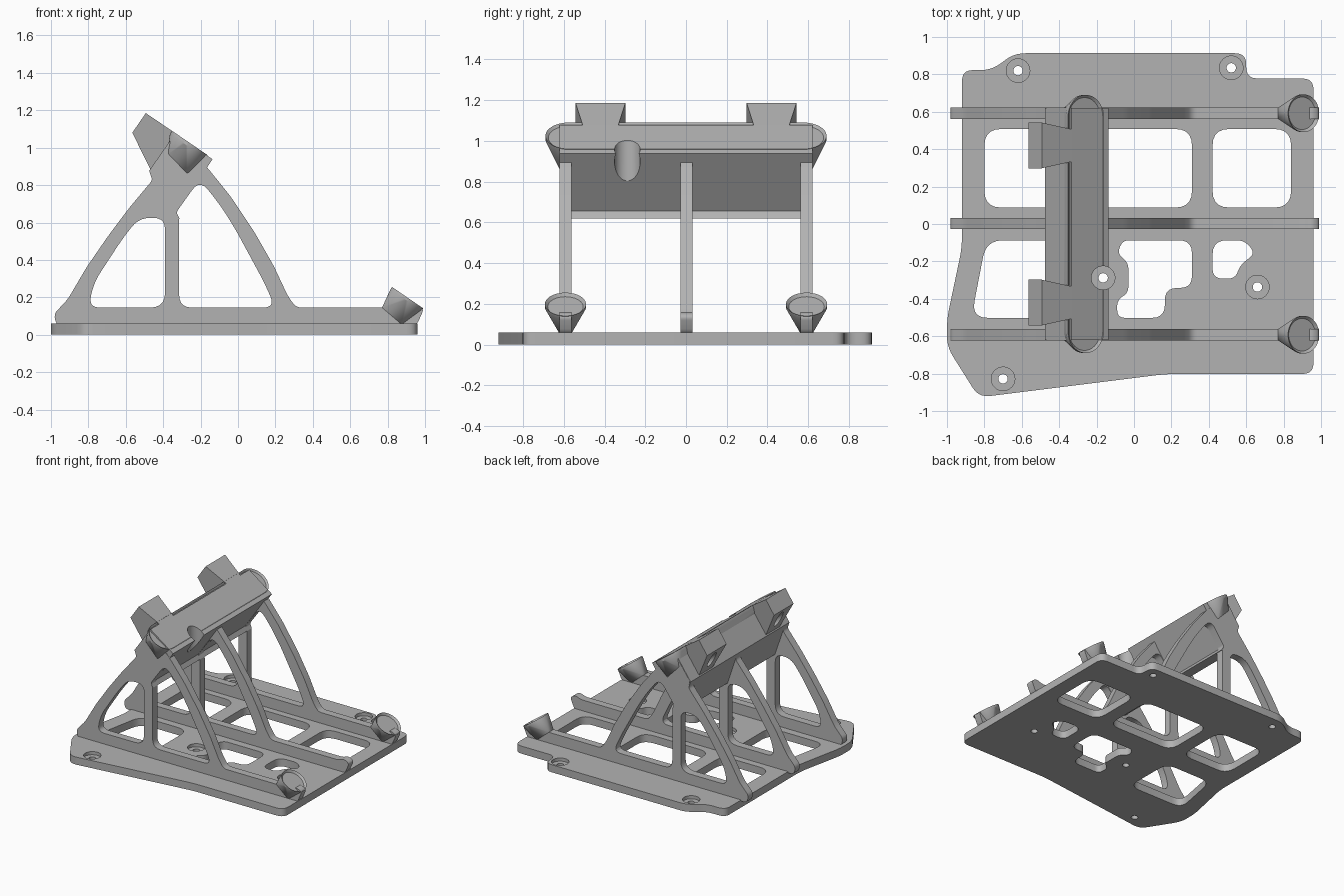
import bpy, bmesh
from math import sin, cos, pi
from mathutils import Vector

cube = bpy.data.objects.get("Cube")
if cube:
    bpy.data.objects.remove(cube, do_unlink=True)

grey = bpy.data.materials.new("matte grey")
grey.use_nodes = True
grey.diffuse_color = (0.45, 0.45, 0.45, 1)
grey.node_tree.nodes["Principled BSDF"].inputs["Base Color"].default_value = (0.45, 0.45, 0.45, 1)

# Tilted frame of the rest: along its slope, and out of its surface
U = Vector((0.825, 0, -0.566))
N = Vector((0.566, 0, 0.825))
Y = Vector((0, 1, 0))


def finish(bm, name):
    bmesh.ops.recalc_face_normals(bm, faces=bm.faces)
    mesh = bpy.data.meshes.new(name)
    bm.to_mesh(mesh)
    bm.free()
    mesh.materials.append(grey)
    ob = bpy.data.objects.new(name, mesh)
    bpy.context.collection.objects.link(ob)
    return ob


def rounded(points, r):
    """Replace each corner by a short curve reaching at most r along its edges."""
    out = []
    pts = [Vector(p) for p in points]
    for i, p in enumerate(pts):
        a, b = pts[i - 1] - p, pts[(i + 1) % len(pts)] - p
        k = min(r, a.length * 0.45, b.length * 0.45)
        s, e = p + a.normalized() * k, p + b.normalized() * k
        for t in (0, 0.2, 0.4, 0.6, 0.8, 1):
            out.append(s * (1 - t) ** 2 + p * 2 * t * (1 - t) + e * t * t)
    return out


def sheet(name, loops, place, offset):
    """Fill an outline with holes, then extrude it by offset."""
    bm = bmesh.new()
    for loop in loops:
        vs = [bm.verts.new(place(p)) for p in loop]
        for i, v in enumerate(vs):
            bm.edges.new((vs[i - 1], v))
    bmesh.ops.triangle_fill(bm, use_beauty=True, edges=bm.edges[:])
    ext = bmesh.ops.extrude_face_region(bm, geom=bm.faces[:], use_keep_orig=True)
    bmesh.ops.translate(bm, vec=offset, verts=[g for g in ext["geom"] if isinstance(g, bmesh.types.BMVert)])
    return finish(bm, name)


def upright(name, loops, y, half):
    return sheet(name, loops, lambda p: (p[0], y - half, p[1]), (0, 2 * half, 0))


def hull(name, points, recess=0.0):
    """Convex block; optionally sink its tilted top inside a thin rim."""
    bm = bmesh.new()
    for p in points:
        bm.verts.new(p)
    bmesh.ops.convex_hull(bm, input=bm.verts[:])
    bmesh.ops.dissolve_limit(bm, angle_limit=0.02, verts=bm.verts[:], edges=bm.edges[:])
    bmesh.ops.recalc_face_normals(bm, faces=bm.faces)
    if recess:
        top = [f for f in bm.faces if f.normal.dot(N) > 0.995]
        bmesh.ops.inset_region(bm, faces=top, thickness=0.014)
        bmesh.ops.translate(bm, vec=-N * recess, verts=list({v for f in top for v in f.verts}))
    return finish(bm, name)


def cut(ob, rods):
    """Subtract rods given as (start, end, radius)."""
    bm = bmesh.new()
    for start, end, r in rods:
        d = Vector(end) - Vector(start)
        rot = d.to_track_quat("Z", "Y").to_matrix().to_4x4()
        rot.translation = (Vector(start) + Vector(end)) / 2
        bmesh.ops.create_cone(bm, cap_ends=True, segments=32, radius1=r, radius2=r, depth=d.length, matrix=rot)
    tool = finish(bm, ob.name + "_cutter")
    tool.hide_render = True
    tool.hide_set(True)
    mod = ob.modifiers.new("cut", "BOOLEAN")
    mod.operation, mod.solver, mod.object = "DIFFERENCE", "EXACT", tool
    bpy.context.view_layer.objects.active = ob
    bpy.ops.object.modifier_apply(modifier=mod.name)
    bpy.data.objects.remove(tool, do_unlink=True)


def box(x0, x1, y0, y1):
    return [(x0, y0), (x1, y0), (x1, y1), (x0, y1)]


# Base plate with windows
outline = [(-0.92, 0.83), (-0.76, 0.83), (-0.64, 0.92), (0.6, 0.92), (0.6, 0.785), (0.96, 0.785),
           (0.96, -0.795), (0.17, -0.795), (-0.83, -0.92), (-1, -0.65), (-1, -0.5), (-0.92, -0.12)]
windows = [box(-0.8, -0.38, 0.095, 0.515), box(-0.27, 0.31, 0.095, 0.515), box(0.42, 0.84, 0.095, 0.515),
           [(-0.87, -0.495), (-0.38, -0.495), (-0.38, -0.08), (-0.79, -0.08)]]
step_window = [(-0.09, -0.495), (0.165, -0.495), (0.165, -0.335), (0.31, -0.335), (0.31, -0.08),
               (-0.06, -0.08), (-0.09, -0.15), (-0.03, -0.2), (-0.03, -0.36), (-0.09, -0.4)]
small_window = [(0.42, -0.08), (0.59, -0.08), (0.65, -0.15), (0.57, -0.21), (0.54, -0.285), (0.42, -0.285)]
loops = [rounded(outline, 0.06)] + [rounded(w, 0.09) for w in windows]
loops += [rounded(step_window, 0.07), rounded(small_window, 0.09)]
base = sheet("base_plate", loops, lambda p: (p[0], p[1] - 0.007, 0), (0, 0, 0.06))
screws = [(-0.62, 0.82), (0.52, 0.835), (-0.7, -0.828), (0.66, -0.337), (-0.165, -0.288)]
cut(base, [((x, y, -0.1), (x, y, 0.2), 0.025) for x, y in screws])
cut(base, [((x, y, 0.035), (x, y, 0.2), 0.063) for x, y in screws])

# Three truss ribs
rib = [(-0.97, 0.05), (0.955, 0.05), (0.995, 0.14), (0.95, 0.165), (0.9, 0.145), (0.31, 0.145), (0.265, 0.21),
       (0.19, 0.37), (0.09, 0.545), (-0.04, 0.74), (-0.165, 0.895), (-0.335, 1.07), (-0.473, 0.877),
       (-0.455, 0.83), (-0.58, 0.68), (-0.7, 0.52), (-0.81, 0.36), (-0.91, 0.19), (-0.985, 0.11)]
rear_gap = [(-0.8, 0.145), (-0.39, 0.145), (-0.39, 0.625), (-0.53, 0.625), (-0.62, 0.51), (-0.77, 0.28)]
front_gap = [(-0.315, 0.145), (0.2, 0.145), (0.14, 0.28), (-0.02, 0.575), (-0.1, 0.7),
             (-0.205, 0.83), (-0.33, 0.655), (-0.315, 0.62)]
for name, y in (("left_rib", 0.592), ("middle_rib", 0.003), ("right_rib", -0.592)):
    upright(name, [rounded(rib, 0.03), rounded(rear_gap, 0.08), rounded(front_gap, 0.07)], y, 0.03)

# Cross beam joining the rib heads
beam = upright("cross_beam", [[(-0.335, 1.078), (-0.136, 0.938), (-0.33, 0.655), (-0.312, 0.62),
                               (-0.388, 0.62), (-0.475, 0.877)]], 0, 0.62)

# Long oval rest pad flaring out of the beam
centre = Vector((-0.26, 0, 1.022)) + N * 0.004
pad = []
for i in range(33):
    a = pi * i / 32
    for side in (1, -1):
        p = centre + U * 0.115 * cos(a) + Y * side * (0.575 + 0.115 * sin(a))
        pad += [p, p - N * 0.02]
pad += [Vector((x, y, z)) for x, z in ((-0.38, 0.96), (-0.275, 0.85)) for y in (-0.615, 0.615)]
rest = hull("oval_rest_pad", pad, 0.012)

# Vertical tool channel above the hidden screw
for ob in (beam, rest):
    cut(ob, [((-0.165, -0.288, 0.3), (-0.165, -0.288, 1.4), 0.063)])

# Dovetail ears and round front feet, one pair each
for side, word in ((1, "left"), (-1, "right")):
    y = 0.42 * side
    ear = hull(word + "_ear", [(x, y + s * w, z) for s in (-1, 1) for x, z, w in (
        (-0.493, 1.185, 0.122), (-0.565, 1.08, 0.122), (-0.325, 1.071, 0.085), (-0.465, 0.877, 0.085))])
    mid = Vector((-0.52, y, 0.99))
    cut(ear, [(mid - U * 0.2, mid + U * 0.1, 0.035)])

    c = Vector((0.907, 0.592 * side, 0.198))
    cup = []
    for i in range(48):
        a = 2 * pi * i / 48
        p = c + (U * cos(a) + Y * sin(a)) * 0.101
        cup += [p, p - N * 0.015]
    cup += [Vector((x, c.y + s * 0.03, z)) for s in (-1, 1) for x, z in ((0.77, 0.145), (0.875, 0.055))]
    hull(word + "_front_foot", cup, 0.015)

# Smooth the curved surfaces, keep the edges crisp
bpy.ops.object.select_all(action="DESELECT")
for ob in bpy.context.collection.objects:
    if ob.type == "MESH" and ob.data.materials and ob.data.materials[0] == grey:
        ob.select_set(True)
        bpy.context.view_layer.objects.active = ob
bpy.ops.object.shade_smooth_by_angle(angle=0.5)
